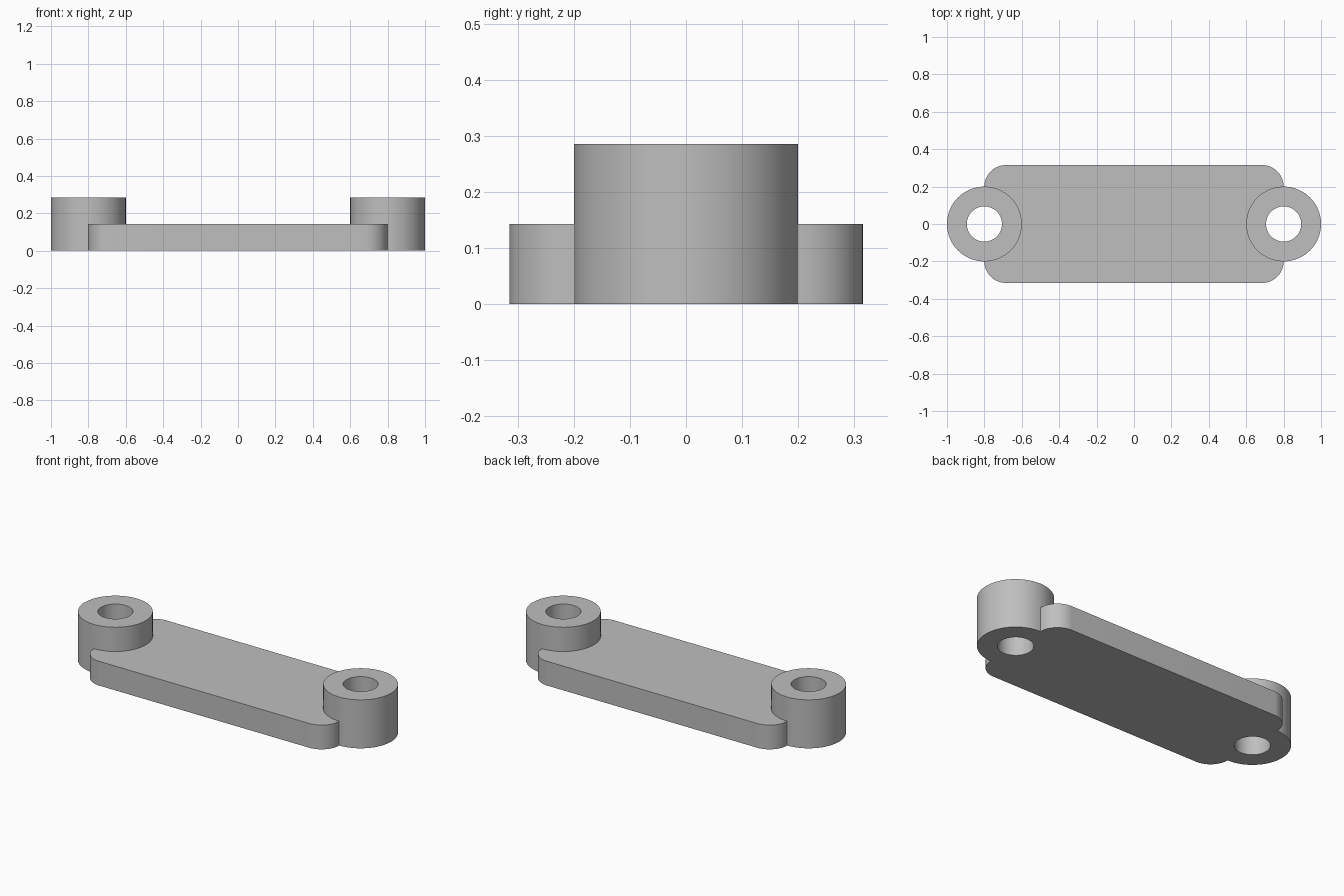
import bpy, bmesh, math

cube = bpy.data.objects.get("Cube")
if cube:
    bpy.data.objects.remove(cube, do_unlink=True)

# Dimensions
HALF_X, HALF_Y, CORNER = 0.8, 0.315, 0.115
PLATE_H, BOSS_H = 0.143, 0.286
BOSS_R, HOLE_R = 0.2, 0.094

grey = bpy.data.materials.new("plain grey")
grey.use_nodes = True
colour = (0.52, 0.52, 0.52, 1)
grey.diffuse_color = colour
grey.node_tree.nodes["Principled BSDF"].inputs["Base Color"].default_value = colour


def prism(name, outline, z0, z1):
    """Extrude a closed outline from z0 to z1."""
    bm = bmesh.new()
    face = bm.faces.new([bm.verts.new((x, y, z0)) for x, y in outline])
    side = bmesh.ops.extrude_face_region(bm, geom=[face])
    top = [v for v in side["geom"] if isinstance(v, bmesh.types.BMVert)]
    bmesh.ops.translate(bm, verts=top, vec=(0, 0, z1 - z0))
    bmesh.ops.recalc_face_normals(bm, faces=bm.faces)
    mesh = bpy.data.meshes.new(name)
    bm.to_mesh(mesh)
    bm.free()
    mesh.materials.append(grey)
    obj = bpy.data.objects.new(name, mesh)
    bpy.context.collection.objects.link(obj)
    return obj


def arc(cx, cy, r, start, sweep, steps):
    angles = [start + sweep * i / steps for i in range(steps + 1)]
    return [(cx + r * math.cos(a), cy + r * math.sin(a)) for a in angles]


def circle(cx, r):
    return arc(cx, 0, r, 0, math.tau, 64)[:-1]


def combine(target, tool, operation):
    """Apply a boolean and discard the tool."""
    mod = target.modifiers.new(operation.lower(), "BOOLEAN")
    mod.operation, mod.solver, mod.object = operation, "EXACT", tool
    bpy.context.view_layer.objects.active = target
    bpy.ops.object.modifier_apply(modifier=mod.name)
    bpy.data.objects.remove(tool, do_unlink=True)


# Rounded plate
outline = []
for i, (sx, sy) in enumerate([(1, 1), (-1, 1), (-1, -1), (1, -1)]):
    outline += arc(sx * (HALF_X - CORNER), sy * (HALF_Y - CORNER), CORNER,
                   i * math.pi / 2, math.pi / 2, 16)
link = prism("link_plate", outline, 0, PLATE_H)

# Raised end bosses, then their through holes
for x in (-HALF_X, HALF_X):
    combine(link, prism("end_boss", circle(x, BOSS_R), 0, BOSS_H), "UNION")
for x in (-HALF_X, HALF_X):
    combine(link, prism("hole_cutter", circle(x, HOLE_R), -0.1, BOSS_H + 0.1), "DIFFERENCE")

# Smooth walls with crisp rims
bpy.ops.object.select_all(action="DESELECT")
link.select_set(True)
bpy.context.view_layer.objects.active = link
bpy.ops.object.shade_smooth_by_angle(angle=math.radians(30))
